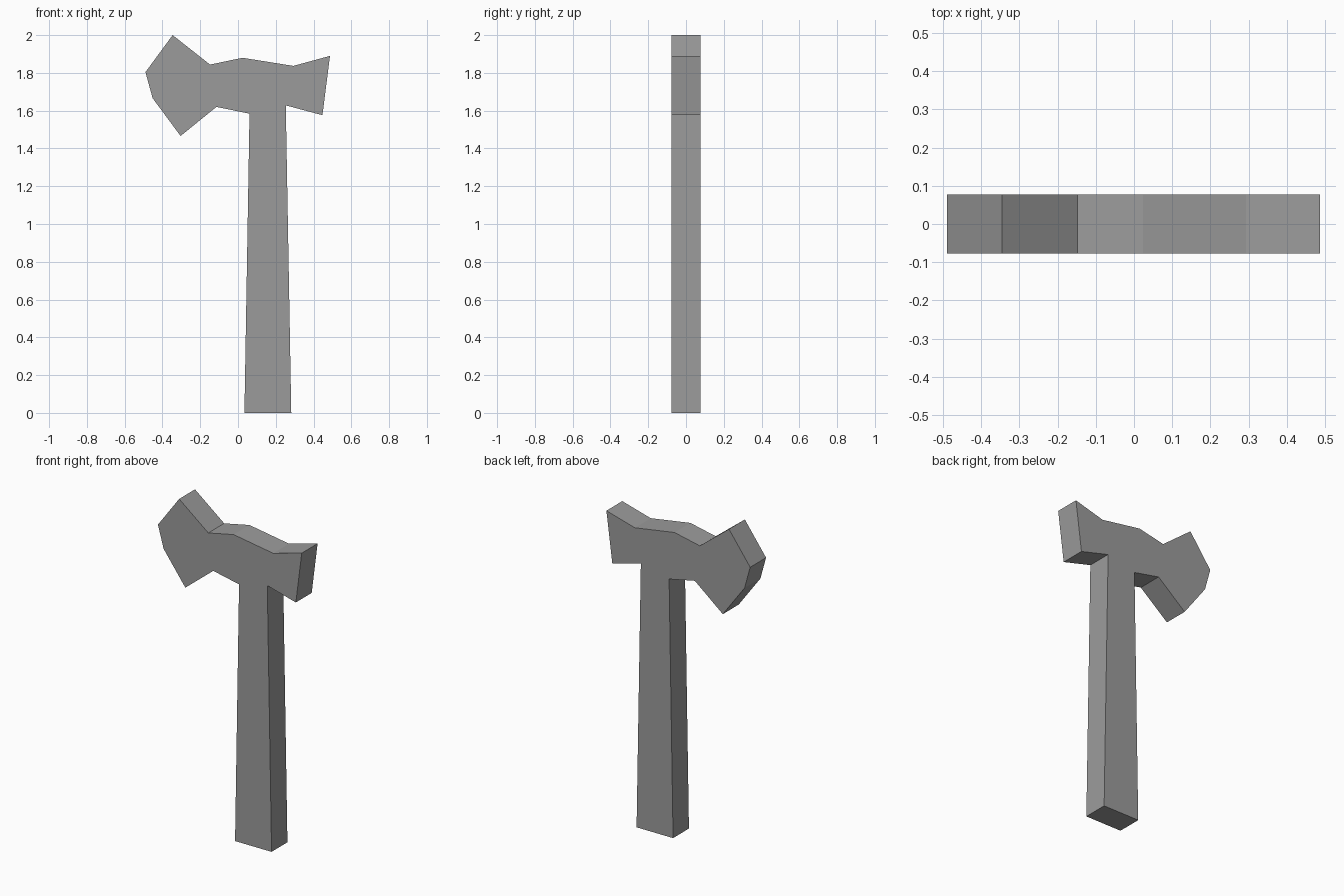
import bpy
import bmesh
from mathutils import Vector

cube = bpy.data.objects.get("Cube")
if cube:
    bpy.data.objects.remove(cube, do_unlink=True)

HALF_DEPTH = 0.077

grey = bpy.data.materials.new("plain_grey")
grey.use_nodes = True
colour = (0.33, 0.33, 0.33, 1)
grey.diffuse_color = colour
grey.node_tree.nodes["Principled BSDF"].inputs["Base Color"].default_value = colour

# Outline pieces as (x, z), clockwise
blade = [(-0.114, 1.62), (-0.304, 1.466), (-0.452, 1.666),
         (-0.49, 1.804), (-0.346, 2.0), (-0.148, 1.844)]
crown = [(0.024, 1.88), (0.293, 1.837)]
poll = [(0.487, 1.89), (0.447, 1.576), (0.253, 1.628)]
handle = [(0.282, 0), (0.034, 0), (0.061, 1.584)]


def extrude_outline(name, outline, half_depth, material):
    """Extrude a front outline evenly about y = 0 into one solid."""
    bm = bmesh.new()
    face = bm.faces.new([bm.verts.new((x, -half_depth, z)) for x, z in outline])
    result = bmesh.ops.extrude_face_region(bm, geom=[face], use_keep_orig=True)
    moved = [g for g in result["geom"] if isinstance(g, bmesh.types.BMVert)]
    bmesh.ops.translate(bm, verts=moved, vec=Vector((0, 2 * half_depth, 0)))
    bmesh.ops.recalc_face_normals(bm, faces=bm.faces)
    mesh = bpy.data.meshes.new(name)
    bm.to_mesh(mesh)
    bm.free()
    mesh.materials.append(material)
    obj = bpy.data.objects.new(name, mesh)
    bpy.context.collection.objects.link(obj)
    return obj


# Head and handle form one seamless flat-shaded solid
extrude_outline("axe", blade + crown + poll + handle, HALF_DEPTH, grey)
